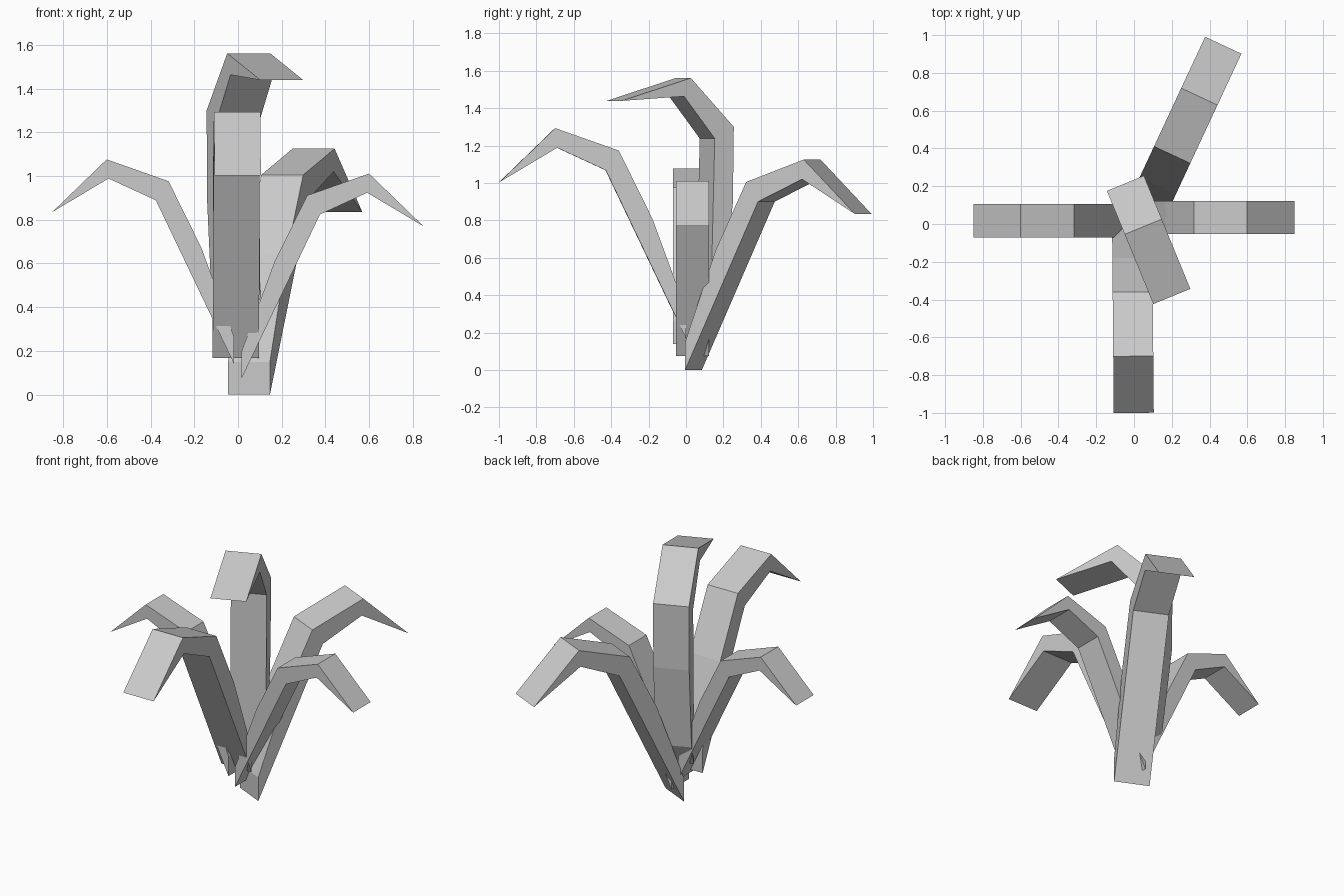
import bpy
from math import radians, cos, sin
from mathutils import Matrix, Vector

if "Cube" in bpy.data.objects:
    bpy.data.objects.remove(bpy.data.objects["Cube"])

# Side profile of one folded leaf: (outward distance, height), base at the origin
PROFILE = [(0, 0), (0.43, 0.90), (0.69, 1.02), (1.0, 0.835),
           (0.70, 1.125), (0.36, 1.005), (0.18, 0.64), (0, 0.15)]
WIDTH = 0.212


def leaf(name, base, heading, scale=1.0, pitch=0.0):
    """Extrude the profile sideways, tilt it up by pitch and turn it to heading."""
    n = len(PROFILE)
    m = (Matrix.Translation(Vector(base)) @ Matrix.Rotation(radians(heading), 4, 'Z')
         @ Matrix.Rotation(radians(-pitch), 4, 'Y') @ Matrix.Scale(scale, 4))
    verts = [m @ Vector((u, s * WIDTH / 2, z)) for s in (-1, 1) for u, z in PROFILE]
    # underside/top strips pair up along the leaf, so sides are split into simple quads
    side = [(0, 1, 6, 7), (1, 5, 6), (1, 2, 4, 5), (2, 3, 4)]
    faces = side + [tuple(i + n for i in reversed(f)) for f in side]
    faces += [(i, i + n, (i + 1) % n + n, (i + 1) % n) for i in range(n)]
    mesh = bpy.data.meshes.new(name)
    mesh.from_pydata(verts, [], faces)
    mesh.update()
    obj = bpy.data.objects.new(name, mesh)
    bpy.context.collection.objects.link(obj)
    return obj


# Four spreading leaves
leaf("back_leaf", (0.05, 0.04, 0.0), 65)
leaf("front_leaf", (-0.01, 0.0, 0.168), -89.5)
leaf("left_leaf", (-0.018, 0.018, 0.14), 180, 0.832)
leaf("right_leaf", (0.017, 0.034, 0.075), 0, 0.832)

# Upright centre leaf
leaf("centre_leaf", (0.006, 0.09, 0.241), -67.7, 1.0, 27)
